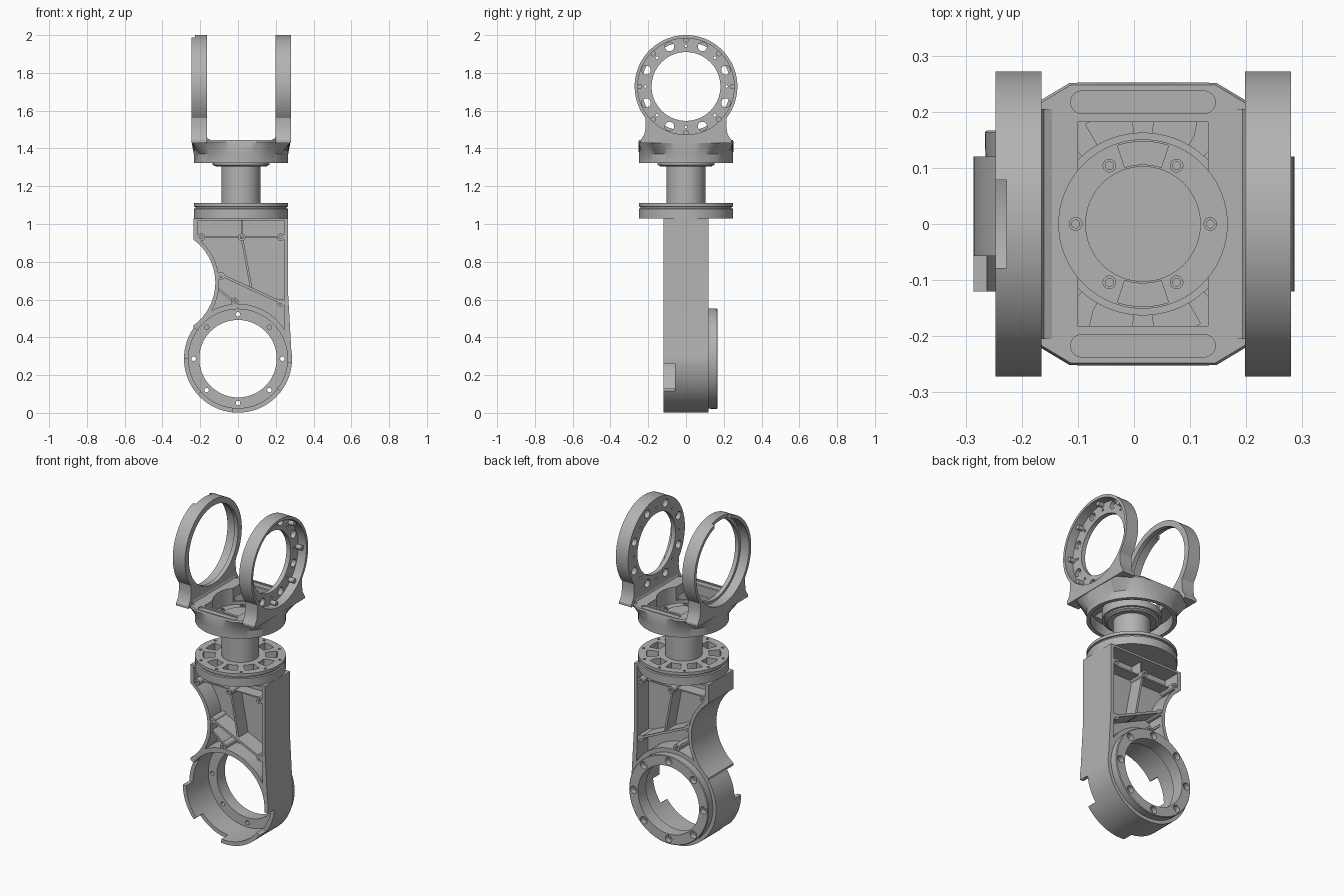
import bpy, bmesh
from math import sin, cos, pi, radians, sqrt

cube = bpy.data.objects.get("Cube")
if cube:
    bpy.data.objects.remove(cube, do_unlink=True)

metal = bpy.data.materials.new("grey metal")
metal.use_nodes = True
GREY = (0.45, 0.45, 0.45, 1)
metal.diffuse_color = GREY
metal.node_tree.nodes["Principled BSDF"].inputs["Base Color"].default_value = GREY

SEG = 72
AX = 0.016          # axis of the shaft and fork
HUB = (0, 0.287)    # centre of the lower ring (x, z)
EYE = (0, 1.728)    # centre of the fork rings (y, z)


def place(axis, u, v, h):
    return {"x": (h, u, v), "y": (u, h, v), "z": (u, v, h)}[axis]


def finish(name, bm):
    bmesh.ops.recalc_face_normals(bm, faces=bm.faces)
    mesh = bpy.data.meshes.new(name)
    bm.to_mesh(mesh)
    bm.free()
    mesh.materials.append(metal)
    ob = bpy.data.objects.new(name, mesh)
    bpy.context.collection.objects.link(ob)
    return ob


def loft(name, axis, loops):
    """Solid through a list of (points, height) sections."""
    bm = bmesh.new()
    rows = [[bm.verts.new(place(axis, u, v, h)) for u, v in pts] for pts, h in loops]
    n = len(rows[0])
    for a, b in zip(rows, rows[1:]):
        for i in range(n):
            j = (i + 1) % n
            bm.faces.new((a[i], a[j], b[j], b[i]))
    bm.faces.new(rows[0])
    bm.faces.new(rows[-1])
    return finish(name, bm)


def prism(name, axis, pts, h0, h1):
    return loft(name, axis, [(pts, h0), (pts, h1)])


def arc(c, r, a0, a1, n):
    step = (a1 - a0) / (n - 1)
    return [(c[0] + r * cos(radians(a0 + i * step)),
             c[1] + r * sin(radians(a0 + i * step))) for i in range(n)]


def circle(c, r, n=SEG):
    return arc(c, r, 0, 360 - 360 / n, n)


def wedge(c, r0, r1, a0, a1):
    return arc(c, r0, a0, a1, 10) + arc(c, r1, a1, a0, 10)


def polar(c, r, a):
    return (c[0] + r * cos(radians(a)), c[1] + r * sin(radians(a)))


def rect(u0, v0, u1, v1):
    return [(u0, v0), (u1, v0), (u1, v1), (u0, v1)]


def lathe(name, axis, c, profile):
    """Ring from a closed (radius, height) profile."""
    bm = bmesh.new()
    rows = [[bm.verts.new(place(axis, *polar(c, r, i * 360 / SEG), h)) for r, h in profile]
            for i in range(SEG)]
    m = len(profile)
    for i in range(SEG):
        a, b = rows[i], rows[(i + 1) % SEG]
        for k in range(m):
            q = (k + 1) % m
            bm.faces.new((a[k], a[q], b[q], b[k]))
    return finish(name, bm)


def combine(ob, other, op="DIFFERENCE"):
    mod = ob.modifiers.new("bool", "BOOLEAN")
    mod.operation, mod.solver, mod.object = op, "EXACT", other
    bpy.context.view_layer.update()
    result = ob.evaluated_get(bpy.context.evaluated_depsgraph_get())
    mesh = bpy.data.meshes.new_from_object(result)
    ob.modifiers.clear()
    ob.data = mesh
    bpy.data.objects.remove(other, do_unlink=True)


def cut(ob, axis, pts, h0, h1):
    combine(ob, prism("cutter", axis, pts, h0, h1))


# Lower housing: tapered box, waist cut on one side, round end
T = 0.12
housing = prism("lower_housing", "y", [(-0.235, 1.03), (0.266, 1.03), (0.266, 0.62),
                                       (0.284, 0.3), (-0.235, 0.3)], -T, T)
WAIST = (-0.4, 0.69)
cut(housing, "y", circle(WAIST, 0.28), -0.2, 0.2)
combine(housing, prism("round_end", "y", circle(HUB, 0.286), -T, T), "UNION")
cut(housing, "y", circle(HUB, 0.262), -0.2, 0.2)

# Weight-saving pockets on both sides, leaving a middle web
for s in (-1, 1):
    pocket = prism("pocket", "y", [(-0.213, 1.018), (0.244, 1.018), (0.244, 0.6),
                                   (0.25, 0.3), (-0.2, 0.3)], s * 0.012, s * 0.2)
    combine(pocket, prism("w", "y", circle(WAIST, 0.3), -0.3, 0.3))
    combine(pocket, prism("h", "y", circle(HUB, 0.29), -0.3, 0.3))
    combine(housing, pocket)

# Notches in the front rim of the round end
for a0, a1 in ((-37, -5), (145, 180), (222, 264)):
    cut(housing, "y", wedge(HUB, 0.24, 0.31, a0, a1), -0.2, -0.057)

# Bolted flange at the back of the round end
flange = lathe("rear_flange", "y", HUB, [(0.205, 0.09), (0.264, 0.09), (0.266, 0.163),
                                         (0.262, 0.167), (0.205, 0.167)])
for k in range(8):
    p = polar(HUB, 0.235, k * 45)
    cut(flange, "y", circle(p, 0.012, 16), 0, 0.3)
    cut(flange, "y", circle(p, 0.022, 20), 0.135, 0.3)


# Stiffening ribs and screw bosses in the pockets
def rib(name, a, b, w, depth):
    dx, dz = b[0] - a[0], b[1] - a[1]
    l = sqrt(dx * dx + dz * dz)
    nx, nz = -dz / l * w, dx / l * w
    prism(name, "y", [(a[0] + nx, a[1] + nz), (b[0] + nx, b[1] + nz),
                      (b[0] - nx, b[1] - nz), (a[0] - nx, a[1] - nz)], -depth, depth)


rib("cross_rib", (-0.22, 0.93), (0.25, 0.93), 0.004, 0.085)
rib("upper_rib", (0.02, 1.025), (0.02, 0.93), 0.004, 0.085)
rib("slanted_rib", (0.02, 0.93), (0.072, 0.65), 0.006, 0.1)
rib("diagonal_rib", (-0.1, 0.735), (0.25, 0.575), 0.007, 0.117)
rib("short_rib", (-0.11, 0.66), (-0.01, 0.58), 0.006, 0.1)
for p in ((-0.195, 0.93), (0.226, 0.93), (-0.09, 0.725), (0.226, 0.583),
          (-0.018, 0.59), (0.02, 0.93)):
    boss = prism("screw_boss", "y", circle(p, 0.02, 20), -0.117, 0.117)
    for s in (-1, 1):
        cut(boss, "y", circle(p, 0.008, 12), s * 0.08, s * 0.2)

# Round collar with a groove and a ring of pockets
C = (AX, 0)
collar = lathe("collar", "z", C, [(0.09, 1.03), (0.25, 1.03), (0.25, 1.08), (0.242, 1.083),
                                  (0.242, 1.09), (0.25, 1.092), (0.25, 1.11), (0.09, 1.11)])
for k in range(10):
    cut(collar, "z", wedge(C, 0.14, 0.205, k * 36 - 12, k * 36 + 12), 1.055, 1.2)
    cut(collar, "z", circle(polar(C, 0.228, k * 36 + 18), 0.008, 12), 1.08, 1.2)

# Shaft and hub
shaft = prism("shaft", "z", circle(C, 0.103), 1.04, 1.35)
lathe("hub_ring", "z", C, [(0.1, 1.31), (0.135, 1.305), (0.15, 1.313), (0.15, 1.33), (0.1, 1.33)])


# Fork base: round below, blending to a chamfered square above
def square(hx, hy, k):
    pts = []
    for i in range(SEG):
        a = 2 * pi * (i + 0.5) / SEG
        c, s = abs(cos(a)), abs(sin(a))
        r = min(hx / c, hy / s, k / (0.6 * c + s))
        pts.append((AX + r * cos(a), r * sin(a)))
    return pts


round_loop = arc(C, 0.25, 180 / SEG, 360 - 180 / SEG, SEG)
base = loft("fork_base", "z", [(round_loop, 1.322), (round_loop, 1.37),
                               (square(0.262, 0.252, 0.33), 1.435),
                               (square(0.26, 0.248, 0.325), 1.445)])
combine(base, lathe("cavity", "z", C, [(0.163, 1.3), (0.228, 1.3), (0.222, 1.385), (0.163, 1.385)]))
cut(base, "z", rect(-0.1, -0.182, 0.132, 0.182), 1.362, 1.5)
cut(base, "z", circle(C, 0.15), 1.345, 1.5)
for a in (90, 270):
    cut(base, "z", wedge(C, 0.106, 0.147, a - 18, a + 18), 1.335, 1.4)
for s in (-1, 1):
    slot = arc((0.125, s * 0.217), 0.02, -90, 90, 12) + arc((-0.093, s * 0.217), 0.02, 90, 270, 12)
    cut(base, "z", slot, 1.438, 1.5)
for k in range(6):
    p = polar(C, 0.12, k * 60)
    lathe("hub_screw", "z", p, [(0.007, 1.34), (0.012, 1.34), (0.012, 1.354), (0.007, 1.354)])

# Fork arms: ring with a neck flaring into the base
side = [(0.213, 1.52), (0.22, 1.475), (0.24, 1.445), (0.24, 1.43)]
outline = arc(EYE, 0.272, -38, 218, 64) + [(-y, z) for y, z in side] + side[::-1]

left_arm = prism("left_fork_arm", "x", outline, 0.198, 0.28)
cut(left_arm, "x", circle(EYE, 0.182), 0.1, 0.4)
cut(left_arm, "x", circle(EYE, 0.255), 0.225, 0.4)
for k in range(8):
    cut(left_arm, "x", circle(polar(EYE, 0.228, k * 45 + 22.5), 0.024, 20), 0.1, 0.4)
    cut(left_arm, "x", circle(polar(EYE, 0.215, k * 45), 0.007, 12), 0.1, 0.4)
    p = polar(EYE, 0.245, k * 45)
    prism("arm_boss", "x", circle(p, 0.014, 16), 0.22, 0.26)

right_arm = prism("right_fork_arm", "x", outline, -0.247, -0.165)
cut(right_arm, "x", circle(EYE, 0.236), -0.4, 0)
cut(right_arm, "x", circle(EYE, 0.252), -0.4, -0.19)
cut(right_arm, "x", rect(-0.078, 1.9, 0.078, 2.1), -0.4, -0.227)

# Small fillets where the arms meet the base
for x, s in ((0.199, -1), (-0.166, 1)):
    prism("arm_fillet", "y", [(x, 1.44), (x, 1.465), (x + s * 0.006, 1.452),
                              (x + s * 0.02, 1.445), (x + s * 0.02, 1.44)], -0.205, 0.205)

# Smooth curved surfaces, keep sharp edges
bpy.ops.object.select_all(action="DESELECT")
for ob in bpy.context.collection.objects:
    if ob.type == "MESH" and metal.name in ob.data.materials:
        ob.select_set(True)
        bpy.context.view_layer.objects.active = ob
bpy.ops.object.shade_smooth_by_angle(angle=radians(30))
